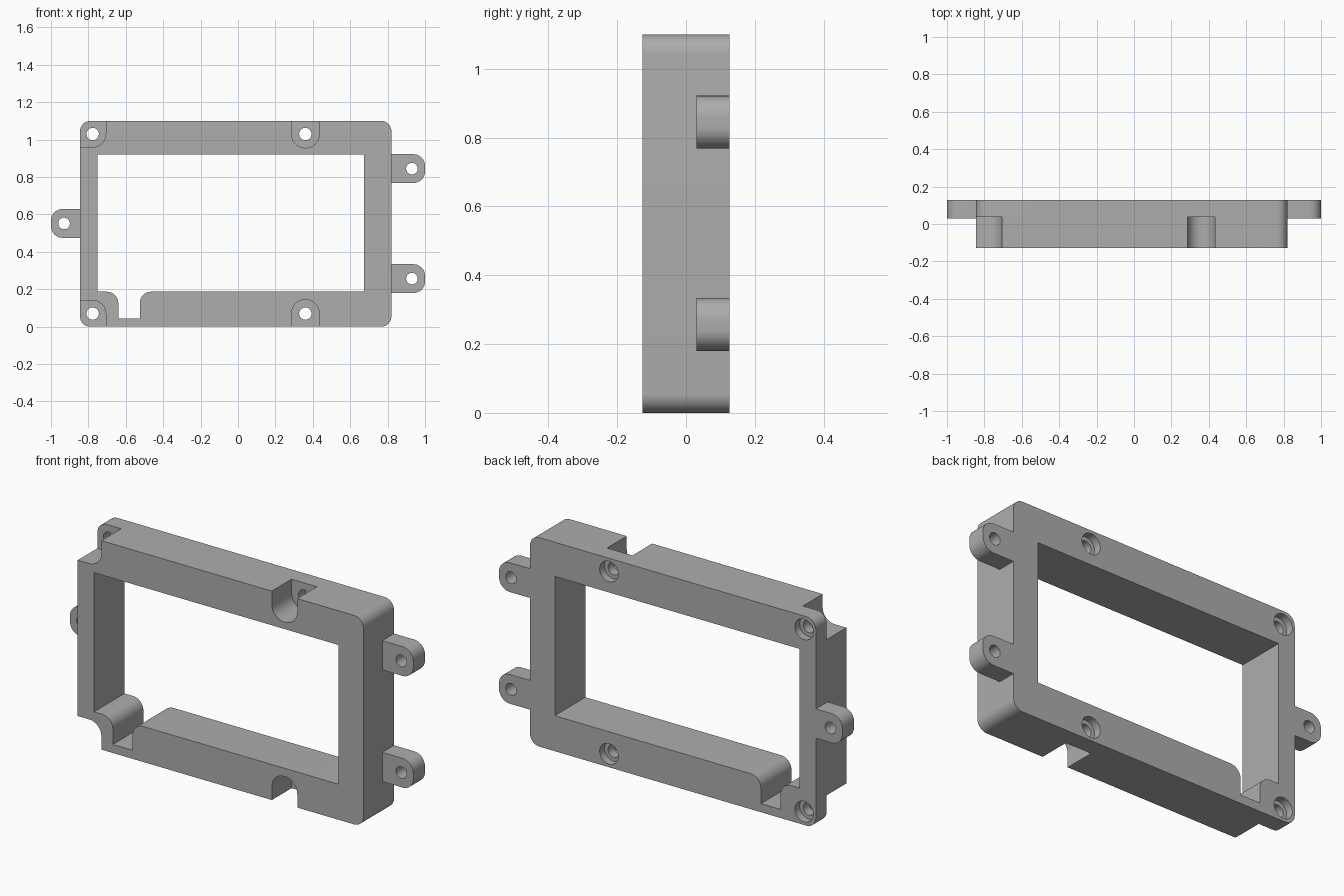
import bpy, bmesh
from math import cos, sin, radians, tau

cube = bpy.data.objects.get("Cube")
if cube:
    bpy.data.objects.remove(cube, do_unlink=True)

grey = bpy.data.materials.new("plain grey")
grey.use_nodes = True
colour = (0.42, 0.42, 0.42, 1)
grey.diffuse_color = colour
grey.node_tree.nodes["Principled BSDF"].inputs["Base Color"].default_value = colour

HEIGHT, FRONT, BACK = 1.1, -0.127, 0.127
LEFT, RIGHT = 0.82, -0.845          # side walls of the frame
SHELF = 0.037                       # depth of the screw pockets
TAB_FRONT = 0.03


def arc(x, z, r, start, end, steps=10):
    angles = [radians(start + (end - start) * i / steps) for i in range(steps + 1)]
    return [(x + r * cos(a), z + r * sin(a)) for a in angles]


def circle(x, z, r, n=40):
    return [(x + r * cos(tau * i / n), z + r * sin(tau * i / n)) for i in range(n)]


def rounded(x0, x1, z0, z1, radii):
    """Rectangle with radii for the +x+z, -x+z, -x-z and +x-z corners."""
    pts = []
    corners = [(x1, z1, -1, -1), (x0, z1, 1, -1), (x0, z0, 1, 1), (x1, z0, -1, 1)]
    for i, ((x, z, sx, sz), r) in enumerate(zip(corners, radii)):
        if r:
            pts += arc(x + sx * r, z + sz * r, r, 90 * i, 90 * i + 90)
        else:
            pts.append((x, z))
    return pts


def prism(name, pts, y0, y1):
    """Extrude an x-z outline from y0 to y1."""
    bm = bmesh.new()
    face = bm.faces.new([bm.verts.new((x, y0, z)) for x, z in pts])
    out = bmesh.ops.extrude_face_region(bm, geom=[face])
    moved = [v for v in out["geom"] if isinstance(v, bmesh.types.BMVert)]
    bmesh.ops.translate(bm, vec=(0, y1 - y0, 0), verts=moved)
    bmesh.ops.recalc_face_normals(bm, faces=bm.faces)
    mesh = bpy.data.meshes.new(name)
    bm.to_mesh(mesh)
    bm.free()
    mesh.materials.append(grey)
    obj = bpy.data.objects.new(name, mesh)
    bpy.context.collection.objects.link(obj)
    return obj


def select(obj):
    bpy.ops.object.select_all(action='DESELECT')
    obj.select_set(True)
    bpy.context.view_layer.objects.active = obj


def cut(obj, pts, y0=-0.3, y1=0.3):
    cutter = prism("cutter", pts, y0, y1)
    select(obj)
    mod = obj.modifiers.new("cut", 'BOOLEAN')
    mod.operation = 'DIFFERENCE'
    mod.solver = 'EXACT'
    mod.object = cutter
    bpy.ops.object.modifier_apply(modifier=mod.name)
    bpy.data.objects.remove(cutter, do_unlink=True)


# Frame with its window and the cable notch in the lower rail
frame = prism("frame", rounded(RIGHT, LEFT, 0, HEIGHT, [0.055] * 4), FRONT, BACK)
sill, r = 0.187, 0.06
window = [(-0.75, 0.92), (0.675, 0.92), (0.675, sill)]
window += arc(-0.465, sill - r, r, 90, 180)
window += [(-0.525, 0.045), (-0.64, 0.045)]
window += arc(-0.70, sill - r, r, 0, 90)
window.append((-0.75, sill))
cut(frame, window)

# Screw pockets open to the front, with holes and counterbores in the back
corner_x, middle_x, screw_z = -0.777, 0.36, 0.07
corner_pocket = rounded(-1, corner_x + 0.07, -0.2, 0.14, [0.07, 0, 0, 0])
middle_pocket = rounded(middle_x - 0.074, middle_x + 0.074, -0.2, 0.144,
                        [0.073, 0.073, 0, 0])
for top in (False, True):
    for x, pocket in ((corner_x, corner_pocket), (middle_x, middle_pocket)):
        flip = [(px, HEIGHT - pz if top else pz) for px, pz in pocket]
        z = HEIGHT - screw_z if top else screw_z
        cut(frame, flip, -0.3, SHELF)
        cut(frame, circle(x, z, 0.033))
        cut(frame, circle(x, z, 0.054), BACK - 0.04, 0.3)

# Mounting tabs on the sides
parts = [frame]
r = 0.062
for name, x0, x1, z, hole, radii in (
        ("upper_left_tab", LEFT, 1, 0.845, 0.93, [r, 0, 0, r]),
        ("lower_left_tab", LEFT, 1, 0.257, 0.93, [r, 0, 0, r]),
        ("right_tab", -1, RIGHT, 0.552, -0.93, [0, r, r, 0])):
    tab = prism(name, rounded(x0, x1, z - 0.077, z + 0.077, radii), TAB_FRONT, BACK)
    cut(tab, circle(hole, z, 0.031))
    parts.append(tab)

for obj in parts:
    select(obj)
    bpy.ops.object.shade_smooth_by_angle(angle=radians(30))
